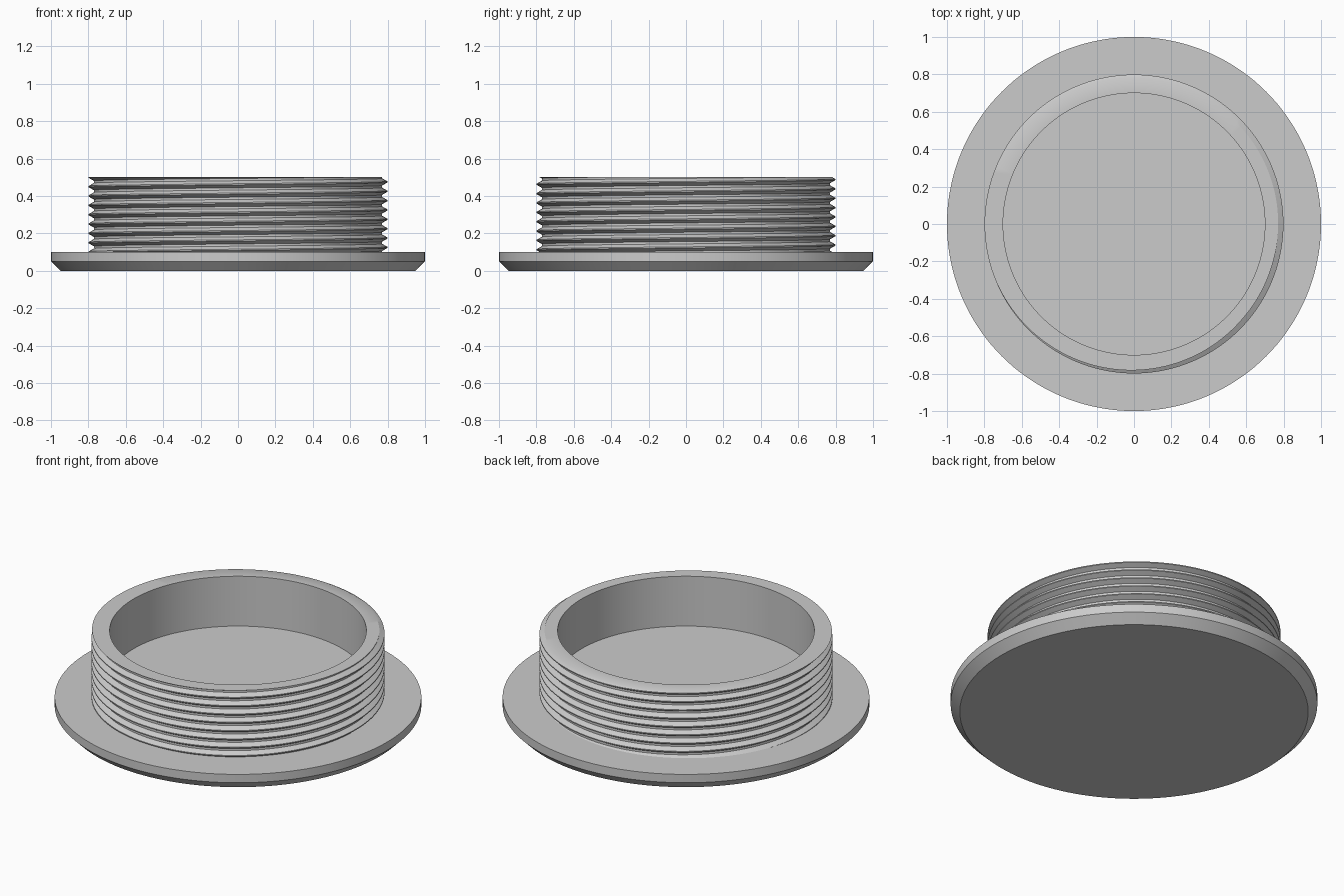
import bpy, bmesh, math

cube = bpy.data.objects.get("Cube")
if cube:
    bpy.data.objects.remove(cube, do_unlink=True)

SEGMENTS = 144
PITCH, CREST_R, ROOT_R = 0.05, 0.799, 0.771
CREST_HALF, FLANK_END = 0.003, 0.019      # half crest flat, foot of the flank
BASE_Z, FLOOR_Z, RIM_Z = 0.1, 0.2, 0.5
BORE_R = 0.7
FIRST_CREST = 0.475                       # crest height on the +x side

grey = bpy.data.materials.new("plain grey")
grey.use_nodes = True
grey.diffuse_color = (0.6, 0.6, 0.6, 1)
grey.node_tree.nodes["Principled BSDF"].inputs["Base Color"].default_value = (0.6, 0.6, 0.6, 1)


def sweep(name, profile_at):
    """Turn a profile, which may change with the turn fraction, around z."""
    bm = bmesh.new()
    columns = []
    for i in range(SEGMENTS + 1):
        t = i / SEGMENTS
        a = math.tau * t
        columns.append([bm.verts.new((r * math.cos(a), r * math.sin(a), z))
                        for r, z in profile_at(t)])
    for a, b in zip(columns, columns[1:]):
        for k in range(len(a) - 1):
            bm.faces.new((a[k], a[k + 1], b[k + 1], b[k]))
    bmesh.ops.remove_doubles(bm, verts=bm.verts, dist=0.00005)
    mesh = bpy.data.meshes.new(name)
    bm.to_mesh(mesh)
    bm.free()
    mesh.materials.append(grey)
    obj = bpy.data.objects.new(name, mesh)
    bpy.context.collection.objects.link(obj)
    bpy.ops.object.select_all(action='DESELECT')
    obj.select_set(True)
    bpy.context.view_layer.objects.active = obj
    bpy.ops.object.shade_smooth_by_angle(angle=math.radians(30))
    return obj


def thread_point(z, t):
    """Radius of the thread at a height, cut off at the rim and the base."""
    z = min(max(z, BASE_Z), RIM_Z)
    turns = (z - FIRST_CREST) / PITCH - t
    d = abs(turns - round(turns)) * PITCH
    f = min(max((FLANK_END - d) / (FLANK_END - CREST_HALF), 0), 1)
    return ROOT_R + (CREST_R - ROOT_R) * f, z


def collar_profile(t):
    # Cup floor, bore and rim, then the thread down the outside
    points = [(0, FLOOR_Z), (BORE_R, FLOOR_Z), (BORE_R, RIM_Z)]
    for turn in range(-1, 10):
        crest = FIRST_CREST + PITCH * (t - turn)
        for offset in (FLANK_END, CREST_HALF, -CREST_HALF, -FLANK_END):
            points.append(thread_point(crest + offset, t))
    return points


def flange_profile(t):
    # Flat top, short wall and chamfered underside
    return [(0.765, BASE_Z), (1, BASE_Z), (1, 0.05), (0.95, 0), (0, 0)]


sweep("threaded_collar", collar_profile)
sweep("flange", flange_profile)
